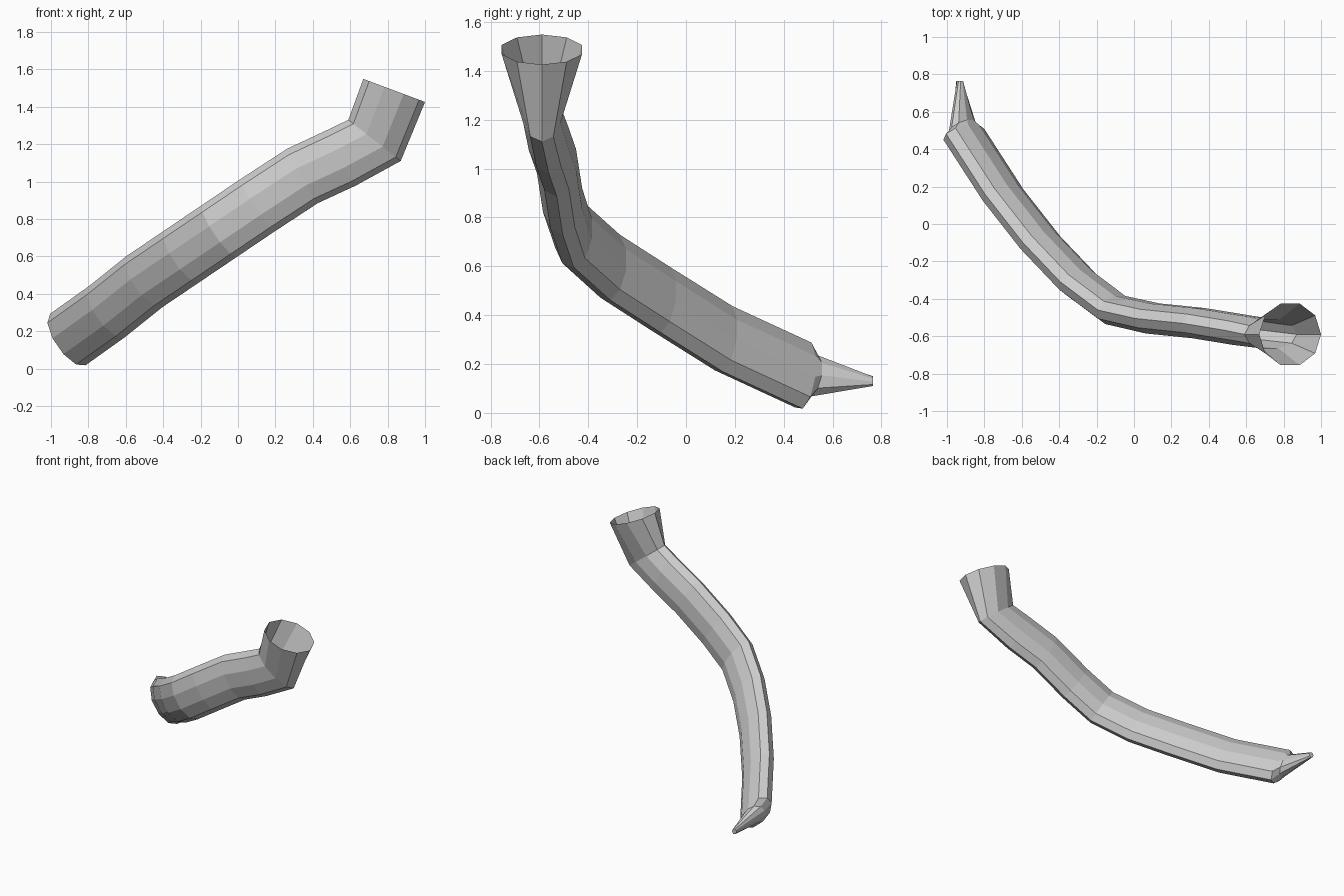
import bpy, bmesh, math
from mathutils import Vector

if "Cube" in bpy.data.objects:
    bpy.data.objects.remove(bpy.data.objects["Cube"])

SIDES = 10


def ring(center, u, s):
    """Ten-sided ellipse spanned by half axes u (long) and s (short)."""
    c, u, s = Vector(center), Vector(u), Vector(s)
    return [c + u * math.cos(2 * math.pi * i / SIDES)
            + s * math.sin(2 * math.pi * i / SIDES) for i in range(SIDES)]


def loft(name, rings, cap_end=False):
    """Flat-faced skin over a list of rings."""
    bm = bmesh.new()
    loops = [[bm.verts.new(p) for p in r] for r in rings]
    for a, b in zip(loops, loops[1:]):
        for i in range(SIDES):
            j = (i + 1) % SIDES
            bm.faces.new((a[i], a[j], b[j], b[i]))
    if cap_end:
        bm.faces.new(loops[-1])
    bmesh.ops.recalc_face_normals(bm, faces=bm.faces)
    mesh = bpy.data.meshes.new(name)
    bm.to_mesh(mesh)
    bm.free()
    obj = bpy.data.objects.new(name, mesh)
    bpy.context.collection.objects.link(obj)
    return obj


# Curved flattened tube, from the low tip end to the socket
path = [Vector(p) for p in (
    (-.91, .48, .155), (-.70, .155, .305), (-.50, -.10, .465),
    (-.30, -.31, .60), (-.10, -.46, .735), (.10, -.505, .87),
    (.345, -.53, 1.03), (.56, -.565, 1.13))]
neck = ring((.73, -.59, 1.22), (-.14, 0, .11), (0, .08, 0))
lean = Vector((-.56, 0, .83))
tube_rings = []
for i, p in enumerate(path):
    t = (path[max(i - 1, 0)] - path[min(i + 1, len(path) - 1)]).normalized()
    u = (lean - t * lean.dot(t)).normalized()
    s = t.cross(u)
    if s.y < 0:
        s = -s
    tube_rings.append(ring(p, u * .167, s * .085))
    if i == 0:
        end_u, end_s = u, s
loft("curved_tube", tube_rings + [neck])

# Flared open socket
rim = ring((.835, -.59, 1.487), (-.165, 0, .0615), (0, .173, 0))
loft("flared_socket", [neck, rim])

# Stepped shoulder and small tapered spout
base = ring((-.918, .515, .15), end_u * .1, end_s * .07)
tip = ring((-.932, .765, .13), (-.006, 0, .02), (.017, 0, .004))
loft("tapered_tip", [tube_rings[0], base, tip], cap_end=True)
